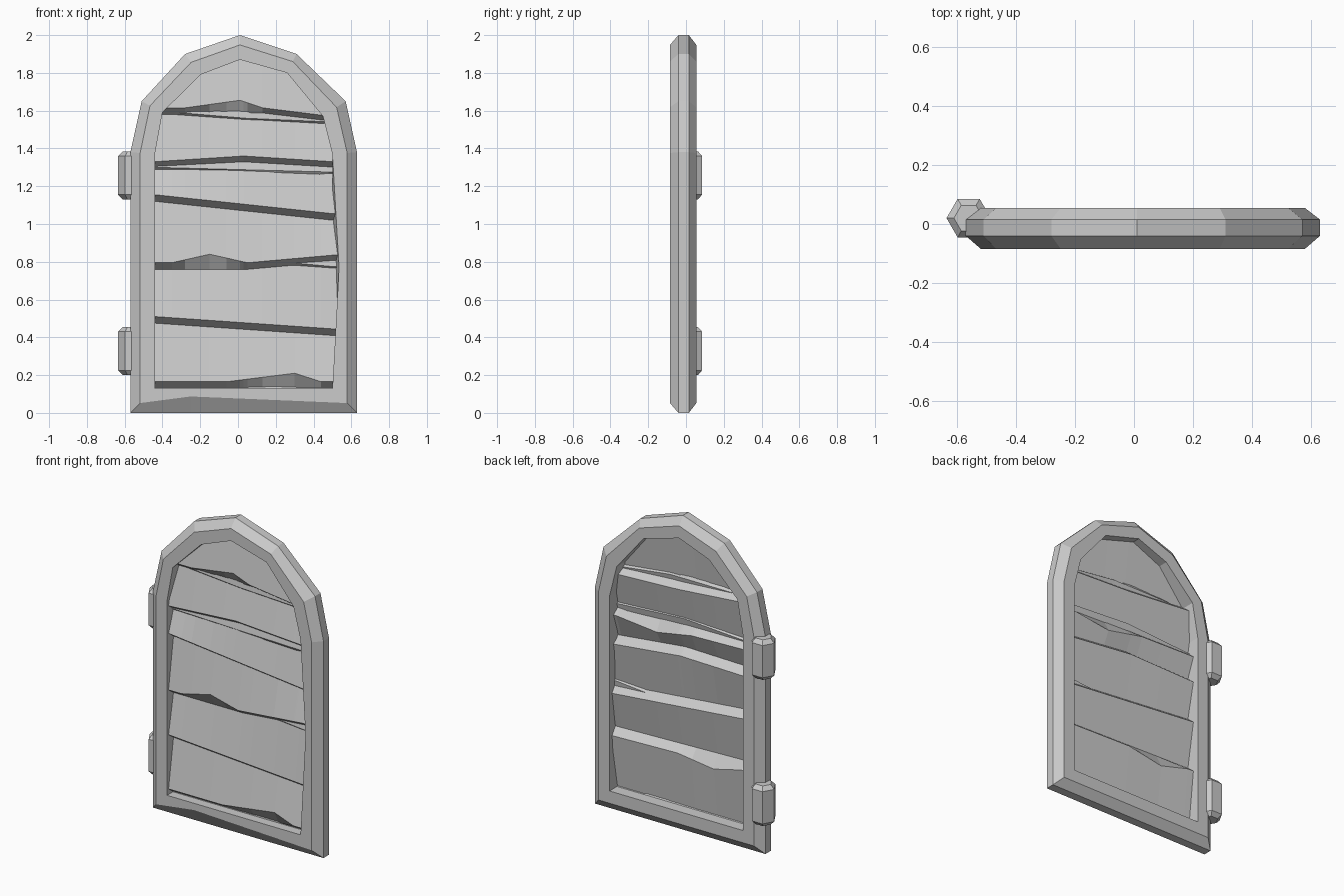
import bpy, bmesh, math
from mathutils import Vector

if "Cube" in bpy.data.objects:
    bpy.data.objects.remove(bpy.data.objects["Cube"])

grey = bpy.data.materials.new("plain grey")
grey.use_nodes = True
shade = (0.6, 0.6, 0.6, 1)
grey.diffuse_color = shade
grey.node_tree.nodes["Principled BSDF"].inputs["Base Color"].default_value = shade


def finish(bm, name, recalc=True):
    if recalc:
        bmesh.ops.recalc_face_normals(bm, faces=bm.faces)
    mesh = bpy.data.meshes.new(name)
    bm.to_mesh(mesh)
    bm.free()
    mesh.materials.append(grey)
    obj = bpy.data.objects.new(name, mesh)
    bpy.context.collection.objects.link(obj)
    return obj


def bridge(bm, a, b):
    for i in range(len(a)):
        j = (i + 1) % len(a)
        bm.faces.new((a[i], a[j], b[j], b[i]))


# Arched outlines, anticlockwise from the lower left corner
outer = [Vector(p) for p in (
    (-.57, 0), (-.25, 0), (.63, 0), (.63, .77), (.63, 1.38), (.57, 1.65),
    (.31, 1.9), (.01, 2), (-.28, 1.9), (-.51, 1.65), (-.57, 1.38))]
inner = [Vector(p) for p in (
    (-.44, .13), (-.25, .13), (.5, .13), (.5, .77), (.5, 1.37), (.45, 1.57),
    (.26, 1.8), (.01, 1.87), (-.2, 1.79), (-.4, 1.59), (-.44, 1.37))]


def between(t):
    return [a.lerp(b, t) for a, b in zip(outer, inner)]


# Chamfered frame with a chipped sill and a chipped inner edge
bm = bmesh.new()
FRONT, BACK = -.085, .055
rings = [(inner, FRONT), (between(.4), FRONT), (outer, -.04),
         (outer, .015), (between(.4), BACK), (inner, BACK)]
loops = [[bm.verts.new((p.x, y, p.y)) for p in ring] for ring, y in rings]
loops[1][1].co.z += .035
loops[0][3].co.x += .035
for k, loop in enumerate(loops):
    bridge(bm, loop, loops[(k + 1) % len(loops)])
finish(bm, "door_frame")


def height(knots, x):
    """Height of a seam at x, straight between its knots."""
    for (x0, z0), (x1, z1) in zip(knots, knots[1:]):
        if x <= x1:
            return z0 + (z1 - z0) * max(0, x - x0) / (x1 - x0)
    return knots[-1][1]


def boards(name, seams, near, far, lip, start, facing):
    """Overlapping leaning boards; each seam is (knots, chip)."""
    xs = {-.6, .7}
    for knots, chip in seams:
        xs.update(x for x, z in knots)
        xs.update(chip[:3])
    xs = sorted(xs)
    rows = [[(x, near, start) for x in xs]] if start else []
    for knots, chip in seams:
        low, high = [], []
        for x in xs:
            z = height(knots, x)
            cut = chip[3] if chip and x == chip[1] else 0
            if chip and chip[0] < x < chip[2] and x != chip[1]:
                edge = chip[0] if x < chip[1] else chip[2]
                cut = chip[3] * (x - edge) / (chip[1] - edge)
            slide = abs(cut) * (far - near) / .3
            low.append((x, far - (slide if cut < 0 else 0), z + min(cut, 0)))
            high.append((x, near + (slide if cut > 0 else 0), z + lip + max(cut, 0)))
        rows += [low, high]
    rows.append([(x, far, 1.95) for x in xs])
    bm = bmesh.new()
    grid = [[bm.verts.new(p) for p in row] for row in rows]
    for lower, upper in zip(grid, grid[1:]):
        for i in range(len(xs) - 1):
            bm.faces.new((lower[i], lower[i + 1], upper[i + 1], upper[i]))
    # Trim to the arch, hidden inside the frame
    trim = between(.7)
    for a, b in zip(trim, trim[1:] + trim[:1]):
        d = b - a
        bmesh.ops.bisect_plane(
            bm, geom=bm.verts[:] + bm.edges[:] + bm.faces[:], dist=1e-5,
            plane_co=(a.x, 0, a.y), plane_no=(d.y, 0, -d.x), clear_outer=True)
    if facing > 0:
        bmesh.ops.reverse_faces(bm, faces=bm.faces)
    finish(bm, name, recalc=False)


L, R = -.44, .5
boards("front_boards", [
    ([(L, .13), (R, .13)], (-.06, .3, .44, .045)),
    ([(L, .475), (R, .41)], ()),
    ([(L, .76), (.05, .76), (R, .8)], (-.35, -.15, .05, .045)),
    ([(L, 1.12), (R, 1.02)], ()),
    ([(L, 1.295), (.03, 1.325), (R, 1.295)], ()),
    ([(L, 1.58), (.13, 1.58), (.45, 1.54)], (-.28, .01, .13, .04)),
], -.07, -.02, .035, 0, -1)

boards("back_boards", [
    ([(L, .49), (R, .465)], (-.4, -.2, .05, -.045)),
    ([(L, .82), (R, .735)], ()),
    ([(L, 1.09), (.03, 1.1), (R, 1.05)], ()),
    ([(L, 1.26), (R, 1.235)], (-.05, .2, .48, -.04)),
    ([(L, 1.56), (.04, 1.52), (R, 1.5)], ()),
], -.035, .015, .04, .05, 1)


# Six-sided hinge barrels with chamfered ends
def hinge(name, z0, z1):
    bm = bmesh.new()
    rings = []
    for z, r in ((z0, .05), (z0 + .025, .075), (z1 - .025, .075), (z1, .05)):
        rings.append([bm.verts.new((-.56 + r * math.cos(k * math.pi / 3),
                                    .02 + r * math.sin(k * math.pi / 3), z))
                      for k in range(6)])
    for a, b in zip(rings, rings[1:]):
        bridge(bm, a, b)
    bm.faces.new(rings[0])
    bm.faces.new(rings[-1])
    finish(bm, name)


hinge("lower_hinge", .2, .455)
hinge("upper_hinge", 1.13, 1.385)
